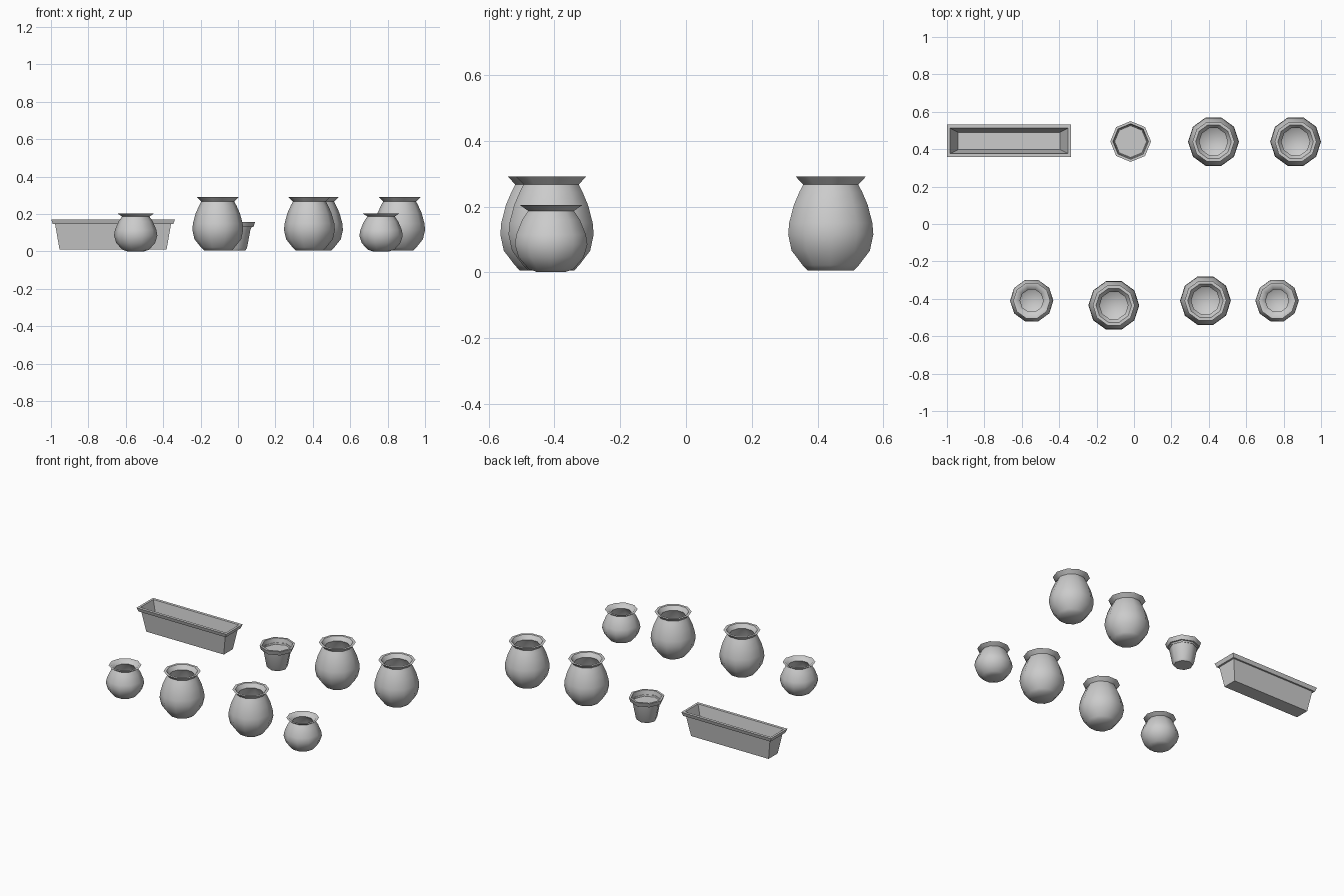
import bpy, bmesh, math

if "Cube" in bpy.data.objects:
    bpy.data.objects.remove(bpy.data.objects["Cube"])


def loft(name, rings, loc, smooth=None):
    """Skin a list of equal-length point rings and cap both ends."""
    bm = bmesh.new()
    loops = [[bm.verts.new(p) for p in ring] for ring in rings]
    n = len(loops[0])
    for a, b in zip(loops, loops[1:]):
        for i in range(n):
            j = (i + 1) % n
            bm.faces.new((a[i], a[j], b[j], b[i]))
    bm.faces.new(loops[0][::-1])
    bm.faces.new(loops[-1])
    bmesh.ops.recalc_face_normals(bm, faces=bm.faces)
    me = bpy.data.meshes.new(name)
    bm.to_mesh(me)
    bm.free()
    ob = bpy.data.objects.new(name, me)
    bpy.context.collection.objects.link(ob)
    ob.location = (loc[0], loc[1], 0)
    if smooth:
        bpy.ops.object.select_all(action='DESELECT')
        bpy.context.view_layer.objects.active = ob
        ob.select_set(True)
        bpy.ops.object.shade_smooth_by_angle(angle=math.radians(smooth))
    return ob


def round_pot(name, profile, sides, loc):
    step = 2 * math.pi / sides
    rings = [[(r * math.cos(i * step), r * math.sin(i * step), z)
              for i in range(sides)] for r, z in profile]
    return loft(name, rings, loc, 48)


def trough(name, profile, loc):
    rings = [[(-x, -y, z), (x, -y, z), (x, y, z), (-x, y, z)] for x, y, z in profile]
    return loft(name, rings, loc)


# Profiles run up the outside, over the rim, and down the inside to the floor
LARGE = [(0.074, 0.006), (0.090, 0.022), (0.125, 0.066), (0.136, 0.115),
         (0.133, 0.15), (0.118, 0.205), (0.100, 0.245), (0.088, 0.267),
         (0.112, 0.291), (0.095, 0.291), (0.076, 0.265), (0.088, 0.243),
         (0.120, 0.15), (0.122, 0.115), (0.112, 0.070), (0.068, 0.025)]
SMALL = [(0.045, 0.001), (0.072, 0.010), (0.104, 0.046), (0.116, 0.085),
         (0.111, 0.115), (0.092, 0.160), (0.073, 0.187),
         (0.099, 0.204), (0.083, 0.204), (0.062, 0.183), (0.080, 0.158),
         (0.100, 0.110), (0.104, 0.085), (0.092, 0.050), (0.055, 0.018)]
FLARED = [(0.058, 0.006), (0.066, 0.018), (0.087, 0.130), (0.100, 0.130),
          (0.109, 0.158), (0.095, 0.158), (0.088, 0.120)]
TROUGH = [(0.286, 0.048, 0.010), (0.310, 0.068, 0.147), (0.322, 0.079, 0.147),
          (0.331, 0.087, 0.172), (0.316, 0.068, 0.172), (0.272, 0.046, 0.030)]

# Large rounded jars
for k, loc in enumerate([(0.425, 0.44), (0.864, 0.44), (0.382, -0.41), (-0.108, -0.435)]):
    round_pot(f"large_jar_{k + 1}", LARGE, 10, loc)

# Small rounded jars
for k, loc in enumerate([(-0.547, -0.41), (0.765, -0.41)]):
    round_pot(f"small_jar_{k + 1}", SMALL, 10, loc)

# Flared flower pot
round_pot("flower_pot", FLARED, 8, (-0.018, 0.441))

# Rectangular planter trough
trough("planter_trough", TROUGH, (-0.668, 0.444))
